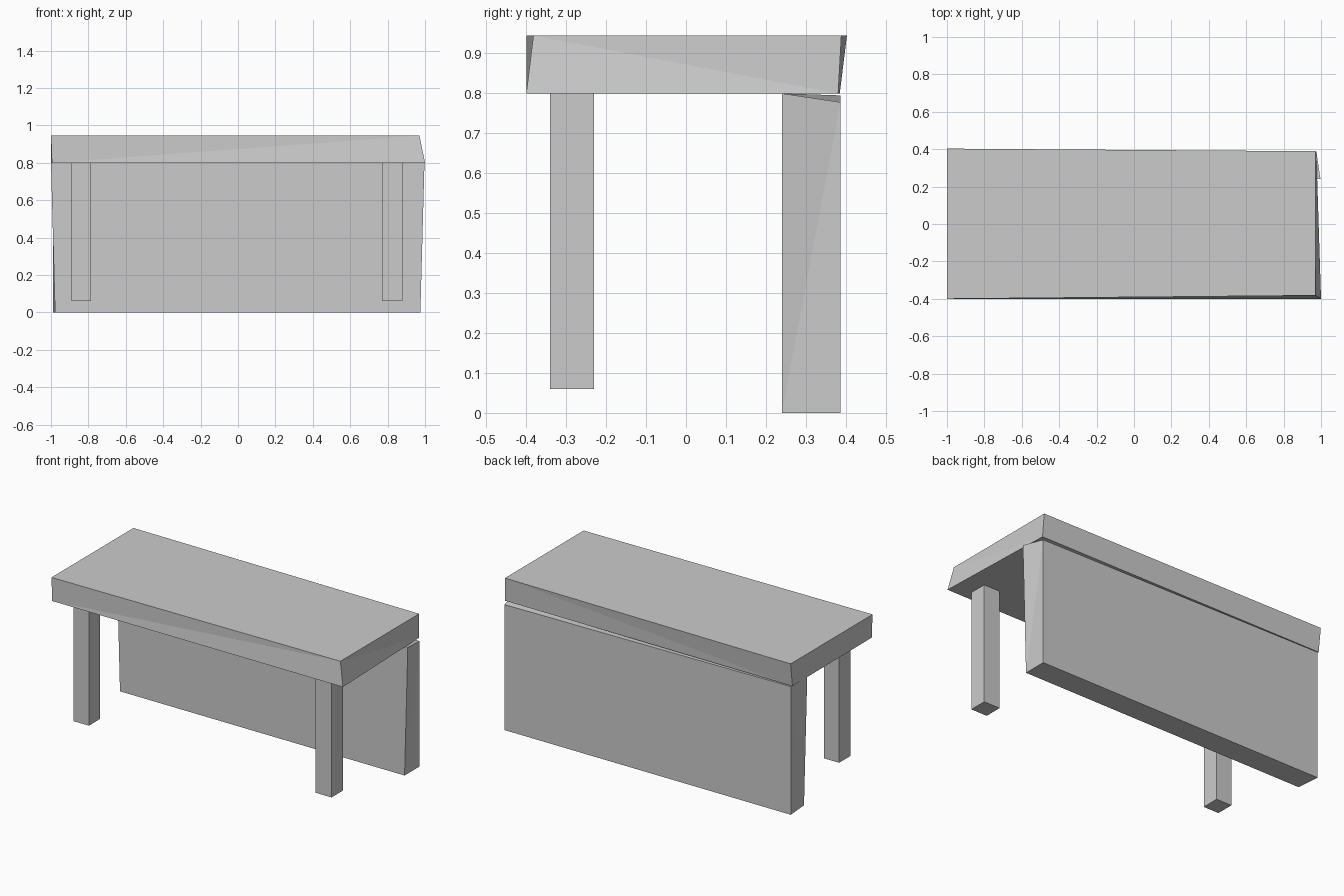
import bpy
import bmesh
from mathutils import Vector

default_cube = bpy.data.objects.get("Cube")
if default_cube:
    bpy.data.objects.remove(default_cube, do_unlink=True)


def make_material(name, colour):
    material = bpy.data.materials.new(name)
    material.use_nodes = True
    material.diffuse_color = colour
    shader = material.node_tree.nodes["Principled BSDF"]
    shader.inputs["Base Color"].default_value = colour
    return material


grey = make_material("plain grey", (0.6, 0.6, 0.6, 1))


def block(name, low, high, nudges=None):
    """Box between two corners; nudges shift single corners, keyed by
    left/right, front/back and top/bottom initials."""
    low, high = Vector(low), Vector(high)
    nudges = nudges or {}
    bm = bmesh.new()
    bmesh.ops.create_cube(bm, size=1)
    for vert in bm.verts:
        key = "".join(pair[side > 0] for pair, side in zip(("RL", "FB", "DU"), vert.co))
        share = vert.co + Vector((0.5, 0.5, 0.5))
        vert.co = low + (high - low) * share + Vector(nudges.get(key, (0, 0, 0)))
    # Triangulate so the slightly twisted sides stay flat shaded
    bmesh.ops.triangulate(bm, faces=[f for f in bm.faces] if nudges else [])
    bmesh.ops.recalc_face_normals(bm, faces=bm.faces)
    mesh = bpy.data.meshes.new(name)
    bm.to_mesh(mesh)
    bm.free()
    mesh.materials.append(grey)
    part = bpy.data.objects.new(name, mesh)
    bpy.context.collection.objects.link(part)
    return part


# Thick table top, slightly out of square
block("table_top", (-1, -0.4, 0.8), (0.97, 0.385, 0.945), {
    "RBU": (0, 0.018, 0),
    "LBU": (0, 0.004, 0),
    "LFU": (0, 0.018, 0),
    "LFD": (0.03, 0, 0),
    "LBD": (0.005, -0.004, 0),
    "RFD": (0.005, 0, 0),
})

# Full-width back panel, its top sinking towards the rear
block("back_panel", (-0.99, 0.24, 0), (0.975, 0.387, 0.8), {
    "RFD": (0.012, 0, 0),
    "RFU": (-0.01, 0, 0),
    "LFU": (0.022, 0, 0),
    "LBU": (0, 0, -0.022),
    "RBU": (0, 0, -0.005),
})

# Two square front legs, stopping above the panel's foot
for side, inner, outer in (("right", -0.89, -0.785), ("left", 0.77, 0.88)):
    block(side + "_front_leg", (inner, -0.34, 0.06), (outer, -0.23, 0.8))
